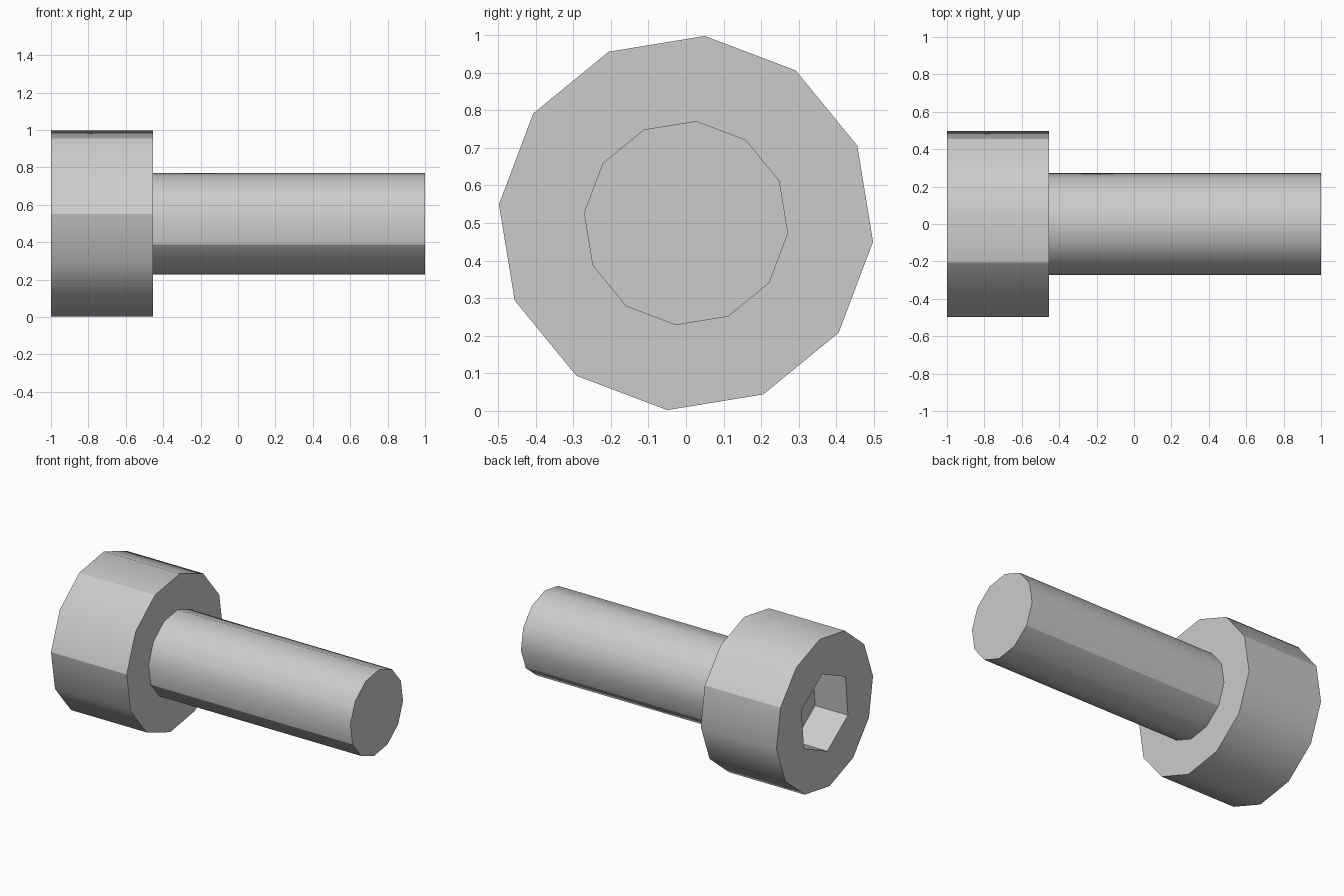
import bpy, bmesh
from math import radians, cos, sin

if "Cube" in bpy.data.objects:
    bpy.data.objects.remove(bpy.data.objects["Cube"])

# Dimensions
TURN = 24.3            # rotation of the corners about the long axis, degrees
HEAD_R, SHAFT_R, SOCKET_R = 0.5, 0.2727, 0.2624
HEAD_X, NECK_X, TIP_X = -1.0, -0.4545, 1.0
SOCKET_DEPTH = 0.236

steel = bpy.data.materials.new("light grey steel")
steel.use_nodes = True
grey = (0.6, 0.6, 0.6, 1)
steel.diffuse_color = grey
steel.node_tree.nodes["Principled BSDF"].inputs["Base Color"].default_value = grey


def ring(bm, x, radius, sides):
    """Ring of corners around the long axis."""
    angles = [radians(TURN + 360 * i / sides) for i in range(sides)]
    return [bm.verts.new((x, radius * cos(a), HEAD_R + radius * sin(a))) for a in angles]


def bridge(bm, a, b):
    """Quads joining two rings with equal corner counts."""
    n = len(a)
    for i in range(n):
        j = (i + 1) % n
        bm.faces.new((a[i], a[j], b[j], b[i]))


def finish(bm, name, creases):
    """Smooth the gentle corners, keep steep ones and the listed creases sharp."""
    bmesh.ops.recalc_face_normals(bm, faces=bm.faces[:])
    for f in bm.faces:
        f.smooth = True
    for e in bm.edges:
        e.smooth = e.calc_face_angle(0) < radians(31)
    for a, b in creases:
        bm.edges.get((a, b)).smooth = False
    mesh = bpy.data.meshes.new(name)
    bm.to_mesh(mesh)
    bm.free()
    mesh.materials.append(steel)
    obj = bpy.data.objects.new(name, mesh)
    bpy.context.collection.objects.link(obj)


# Cylindrical head with hexagonal key socket
bm = bmesh.new()
front = ring(bm, HEAD_X, HEAD_R, 12)
back = ring(bm, NECK_X, HEAD_R, 12)
neck = ring(bm, NECK_X, SHAFT_R, 12)
rim = ring(bm, HEAD_X, SOCKET_R, 6)
floor = ring(bm, HEAD_X + SOCKET_DEPTH, SOCKET_R, 6)
bridge(bm, front, back)
bridge(bm, back, neck)
bridge(bm, rim, floor)
bm.faces.new(floor)
for k in range(6):
    n = (k + 1) % 6
    bm.faces.new((front[2 * k], front[2 * k + 1], front[2 * n], rim[n], rim[k]))
finish(bm, "head", [(front[i], back[i]) for i in (0, 3, 5)])

# Shaft
bm = bmesh.new()
start = ring(bm, NECK_X, SHAFT_R, 12)
tip = ring(bm, TIP_X, SHAFT_R, 12)
bridge(bm, start, tip)
bm.faces.new(tip)
finish(bm, "shaft", [(start[i], tip[i]) for i in (6, 10)])
